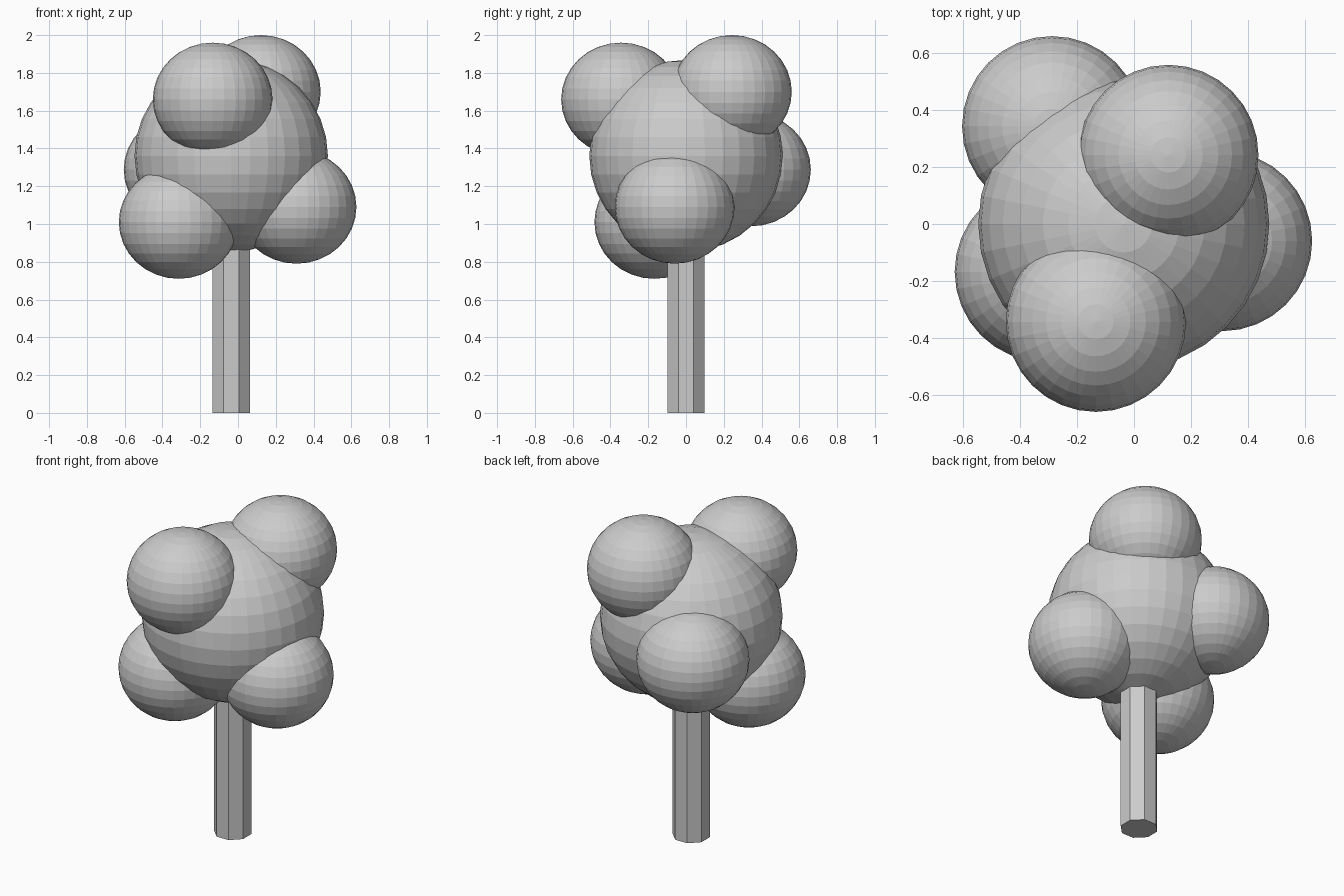
import bpy
from math import radians

if "Cube" in bpy.data.objects:
    bpy.data.objects.remove(bpy.data.objects["Cube"])


def blob(name, center, radius_xy, radius_z):
    """Faceted, slightly flattened foliage ball."""
    bpy.ops.mesh.primitive_uv_sphere_add(segments=32, ring_count=16, radius=1, location=center)
    ob = bpy.context.object
    ob.name = name
    ob.scale = (radius_xy, radius_xy, radius_z)
    bpy.ops.object.transform_apply(location=False, rotation=False, scale=True)


# Octagonal trunk, flat side to the front, running up into the crown
TRUNK_HEIGHT = 1.0
bpy.ops.mesh.primitive_cylinder_add(vertices=8, radius=0.107, depth=TRUNK_HEIGHT,
                                    location=(-0.036, 0, TRUNK_HEIGHT / 2),
                                    rotation=(0, 0, radians(22.5)))
bpy.context.object.name = "trunk"

# Main crown
blob("crown", (-0.036, 0.0, 1.361), 0.512, 0.508)

# Smaller leaf clusters around the crown
clusters = {
    "leaf_cluster_top_front": (-0.134, -0.344, 1.66),
    "leaf_cluster_top_back": (0.121, 0.243, 1.70),
    "leaf_cluster_right": (0.31, -0.06, 1.09),
    "leaf_cluster_front_left": (-0.314, -0.168, 1.01),
    "leaf_cluster_back_left": (-0.288, 0.344, 1.288),
}
for name, center in clusters.items():
    blob(name, center, 0.317, 0.30)
